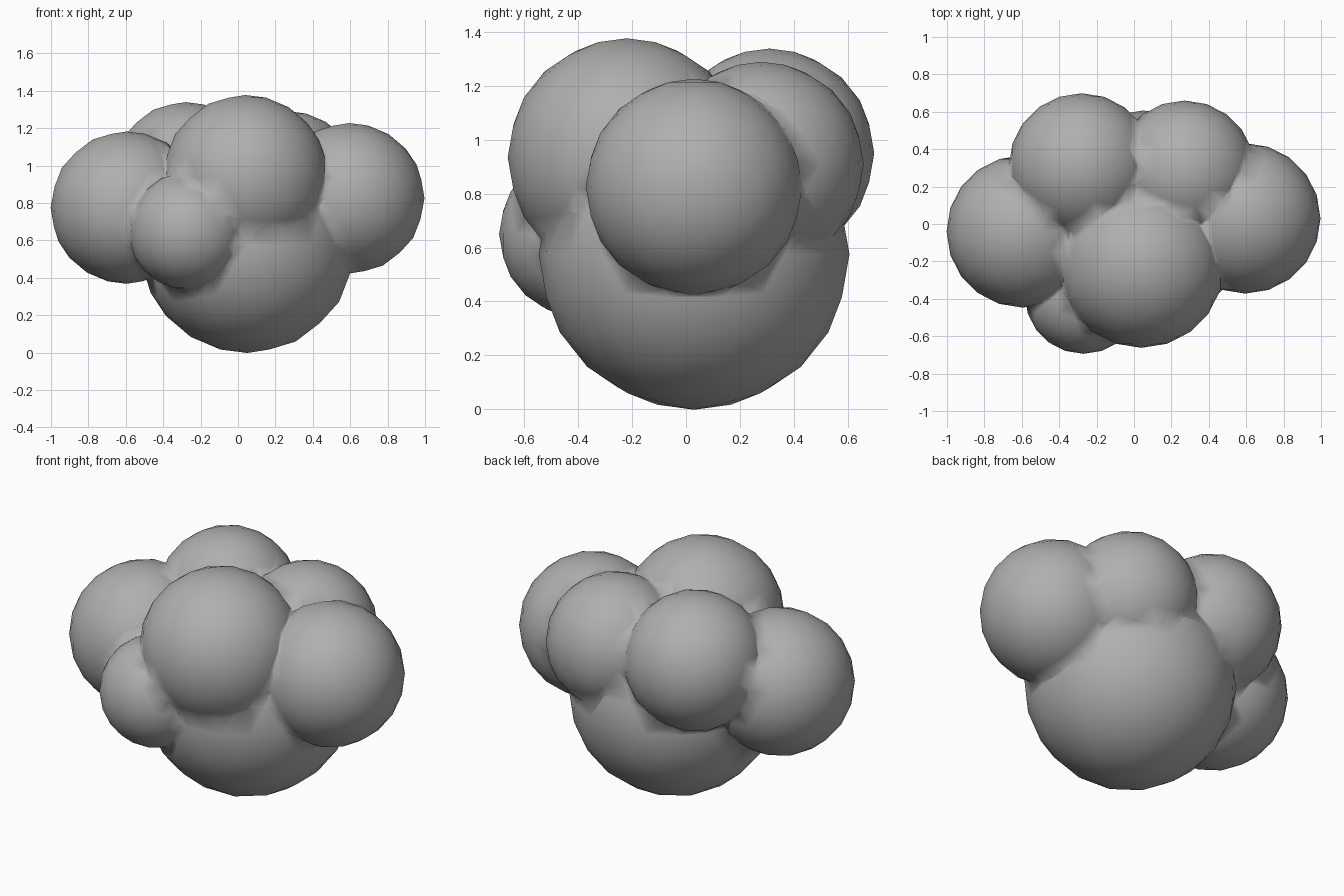
import bpy

if "Cube" in bpy.data.objects:
    bpy.data.objects.remove(bpy.data.objects["Cube"])

# Puffs of the cloud: x, y, z, radius
PUFFS = [
    (0.05, 0.03, 0.575, 0.577),    # large lower body
    (0.04, -0.22, 0.935, 0.442),   # top front
    (0.595, 0.03, 0.825, 0.402),   # right
    (-0.595, -0.04, 0.775, 0.407), # left
    (-0.28, 0.31, 0.95, 0.389),    # back left
    (0.27, 0.28, 0.91, 0.38),      # back right
    (-0.27, -0.38, 0.65, 0.314),   # low front left
]


def puff(x, y, z, r):
    bpy.ops.mesh.primitive_ico_sphere_add(subdivisions=3, radius=r, location=(x, y, z))
    bpy.ops.object.shade_smooth()
    return bpy.context.object


# Fuse every puff onto the lower body, so shading blends over the seams
cloud = puff(*PUFFS[0])
cloud.name = "cloud"
for p in PUFFS[1:]:
    other = puff(*p)
    union = cloud.modifiers.new("fuse", 'BOOLEAN')
    union.operation = 'UNION'
    union.solver = 'EXACT'
    union.object = other
    bpy.context.view_layer.objects.active = cloud
    bpy.ops.object.modifier_apply(modifier=union.name)
    bpy.data.objects.remove(other)

# Mid grey surface
grey = bpy.data.materials.new("cloud_grey")
grey.diffuse_color = (0.43, 0.43, 0.43, 1)
grey.use_nodes = True
grey.node_tree.nodes["Principled BSDF"].inputs["Base Color"].default_value = grey.diffuse_color
cloud.data.materials.clear()
cloud.data.materials.append(grey)
